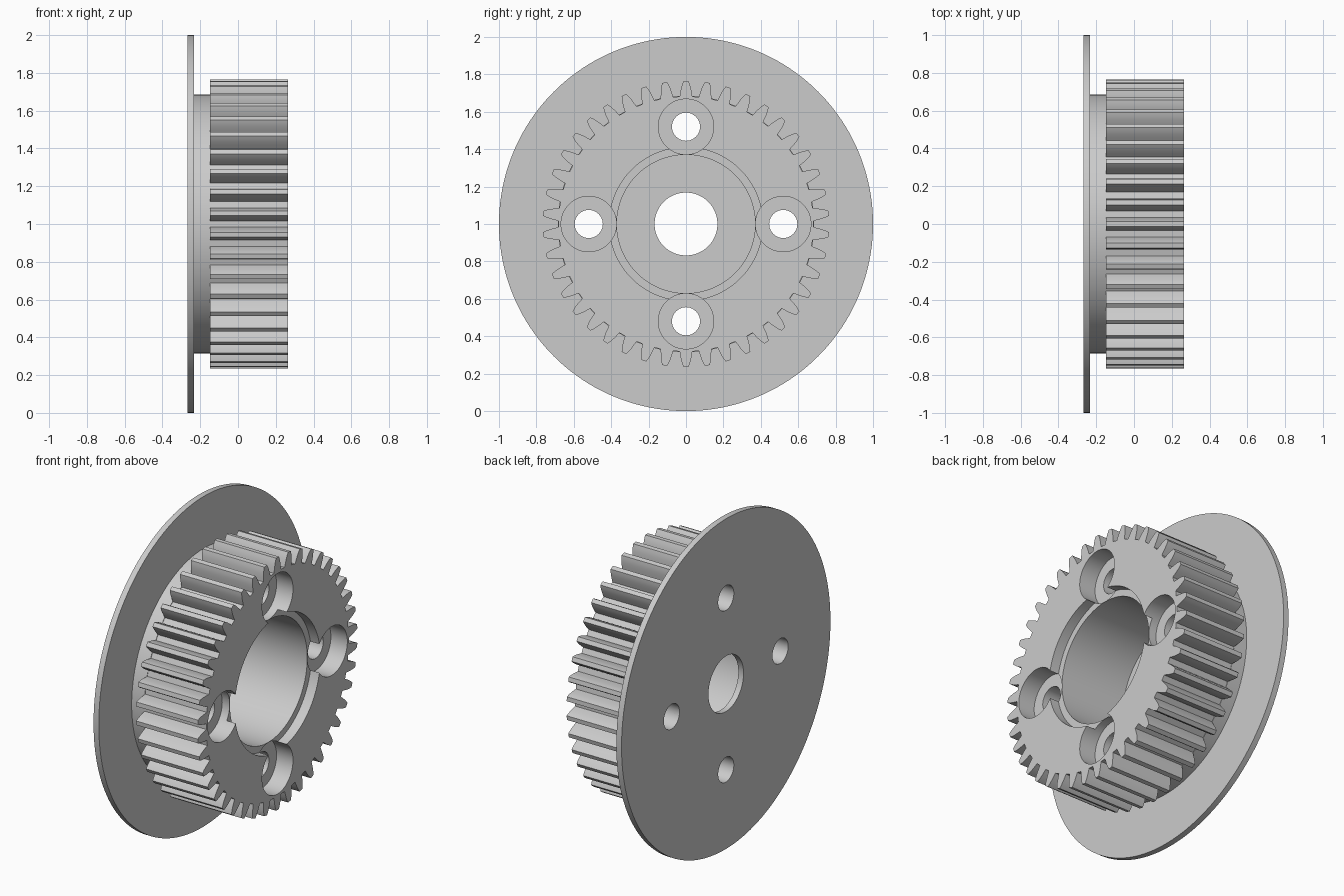
import bpy, bmesh
from math import sin, cos, pi, radians

cube = bpy.data.objects.get("Cube")
if cube:
    bpy.data.objects.remove(cube, do_unlink=True)

grey = bpy.data.materials.new("plain grey")
grey.use_nodes = True
grey.diffuse_color = (0.6, 0.6, 0.6, 1)
grey.node_tree.nodes["Principled BSDF"].inputs["Base Color"].default_value = (0.6, 0.6, 0.6, 1)

# Axle runs along x at this height
CENTRE_Z = 1.0
BACK, FLANGE_FRONT, GEAR_BACK, FRONT = -0.268, -0.233, -0.148, 0.265


def circle(radius, y=0.0, z=0.0, sides=128):
    return [(y + radius * cos(2 * pi * i / sides), z + radius * sin(2 * pi * i / sides))
            for i in range(sides)]


def gear_outline(teeth):
    # Half tooth as (radius, angle from the tooth centre), mirrored for the other flank
    flank = [(0.682, 0.050), (0.705, 0.043), (0.727, 0.036), (0.748, 0.027), (0.765, 0.017)]
    tooth = [(r, -a) for r, a in flank] + [(r, a) for r, a in reversed(flank)]
    points = []
    for i in range(teeth):
        middle = pi / 2 + 2 * pi * i / teeth
        points += [(r * cos(middle + a), r * sin(middle + a)) for r, a in tooth]
    return points


def prism(name, outline, x0, x1):
    bm = bmesh.new()
    back = [bm.verts.new((x0, y, z + CENTRE_Z)) for y, z in outline]
    front = [bm.verts.new((x1, y, z + CENTRE_Z)) for y, z in outline]
    bm.faces.new(back[::-1])
    bm.faces.new(front)
    for i in range(len(outline)):
        j = (i + 1) % len(outline)
        bm.faces.new((back[i], back[j], front[j], front[i]))
    bmesh.ops.recalc_face_normals(bm, faces=bm.faces)
    mesh = bpy.data.meshes.new(name)
    bm.to_mesh(mesh)
    bm.free()
    mesh.materials.append(grey)
    obj = bpy.data.objects.new(name, mesh)
    bpy.context.collection.objects.link(obj)
    return obj


def select_only(obj):
    bpy.ops.object.select_all(action='DESELECT')
    obj.select_set(True)
    bpy.context.view_layer.objects.active = obj


def cut(obj, outline, x0, x1):
    cutter = prism("cutter", outline, x0, x1)
    cutter.hide_render = True
    mod = obj.modifiers.new("cut", 'BOOLEAN')
    mod.operation = 'DIFFERENCE'
    mod.solver = 'EXACT'
    mod.object = cutter
    select_only(obj)
    bpy.ops.object.modifier_apply(modifier=mod.name)
    bpy.data.objects.remove(cutter, do_unlink=True)


# Main solids
flange = prism("back_flange", circle(1.0, sides=160), BACK, FLANGE_FRONT)
hub = prism("hub", circle(0.685), FLANGE_FRONT, GEAR_BACK)
gear = prism("toothed_ring", gear_outline(42), GEAR_BACK, FRONT)

# Small axle hole in the flange, wide bore through hub and gear
cut(flange, circle(0.168), -1, 1)
for part in (hub, gear):
    cut(part, circle(0.37), -1, 1)

# Shallow step around the bore
cut(gear, circle(0.41), FRONT - 0.06, 1)

# Four counterbored bolt holes
for k in range(4):
    y, z = 0.52 * cos(k * pi / 2), 0.52 * sin(k * pi / 2)
    cut(gear, circle(0.148, y, z, 64), FRONT - 0.11, 1)
    for part in (flange, hub, gear):
        cut(part, circle(0.075, y, z, 48), -1, 1)

for part in (flange, hub, gear):
    select_only(part)
    bpy.ops.object.shade_smooth_by_angle(angle=radians(25))
